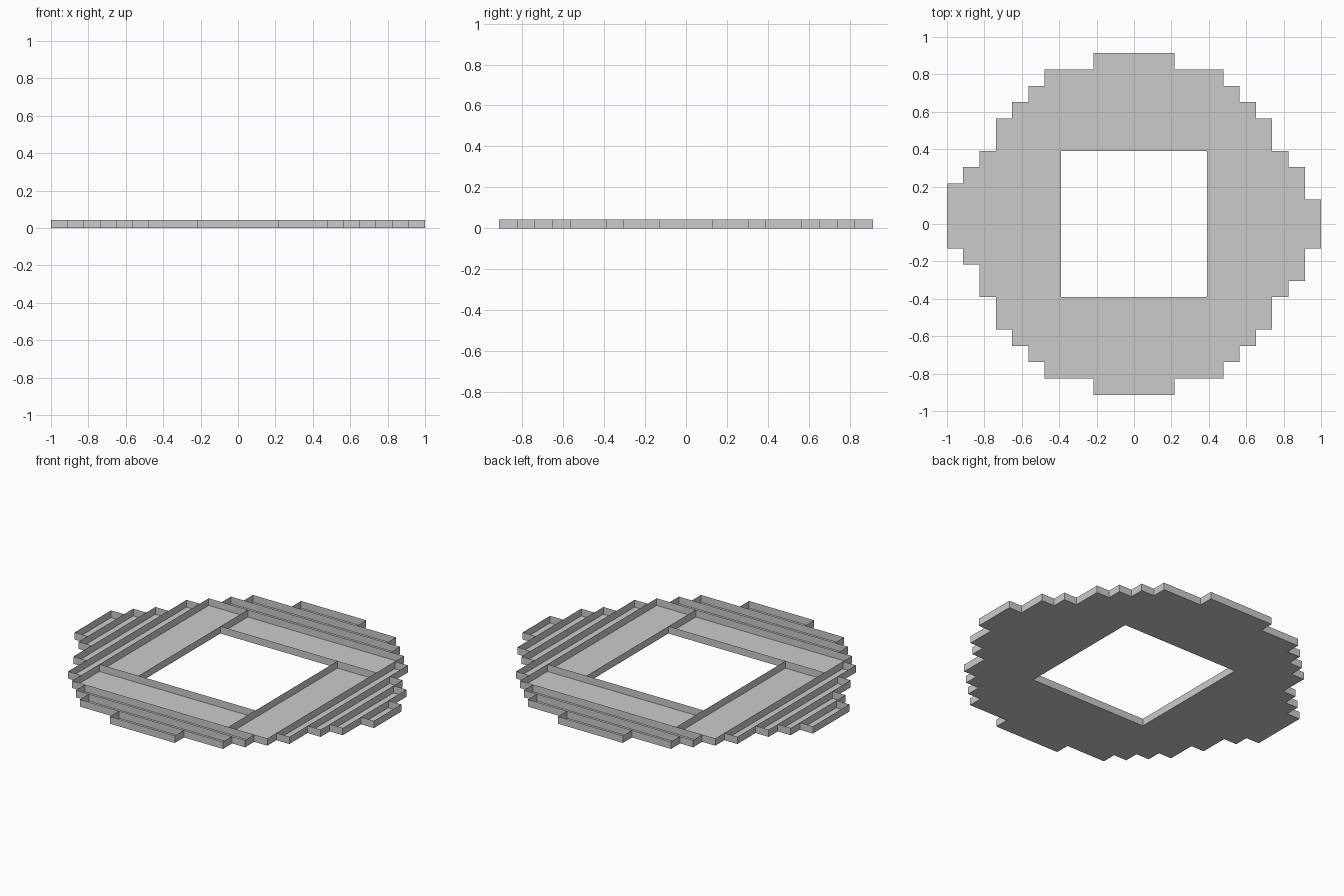
import bpy, bmesh

if "Cube" in bpy.data.objects:
    bpy.data.objects.remove(bpy.data.objects["Cube"])

U = 2 / 23      # grid cell
H = U / 2       # wall height


def tray(name, x0, x1, y0, y1):
    """Open-topped box: floor at z = 0 plus four thin upright walls."""
    bm = bmesh.new()
    bmesh.ops.create_cube(bm, size=1)
    for v in bm.verts:
        v.co = ((x1 if v.co.x > 0 else x0) * U,
                (y1 if v.co.y > 0 else y0) * U,
                H if v.co.z > 0 else 0)
    bm.normal_update()
    bmesh.ops.delete(bm, geom=[f for f in bm.faces if f.normal.z > 0.5],
                     context='FACES_ONLY')
    me = bpy.data.meshes.new(name)
    bm.to_mesh(me)
    bm.free()
    bpy.context.collection.objects.link(bpy.data.objects.new(name, me))


# Pinwheel of four wide trays around the square hole
tray("frame_left", -7.5, -4.5, -4.5, 7.5)
tray("frame_back", -4.5, 7.5, 4.5, 7.5)
tray("frame_right", 4.5, 7.5, -7.5, 4.5)
tray("frame_front", -7.5, 4.5, -7.5, -4.5)

# Narrow strips stepping outward to the front and back
for i, half in enumerate((6.5, 5.5, 2.5)):
    a = 7.5 + i
    tray(f"back_strip_{i}", -half, half, a, a + 1)
    tray(f"front_strip_{i}", -half, half, -a - 1, -a)

# Narrow strips stepping outward to the sides (left tips are offset)
left = ((-6.5, 6.5), (-4.5, 4.5), (-2.5, 3.5), (-1.5, 2.5))
right = ((-6.5, 6.5), (-4.5, 4.5), (-3.5, 3.5), (-1.5, 1.5))
for i, (l, r) in enumerate(zip(left, right)):
    a = 7.5 + i
    tray(f"left_strip_{i}", -a - 1, -a, *l)
    tray(f"right_strip_{i}", a, a + 1, *r)
